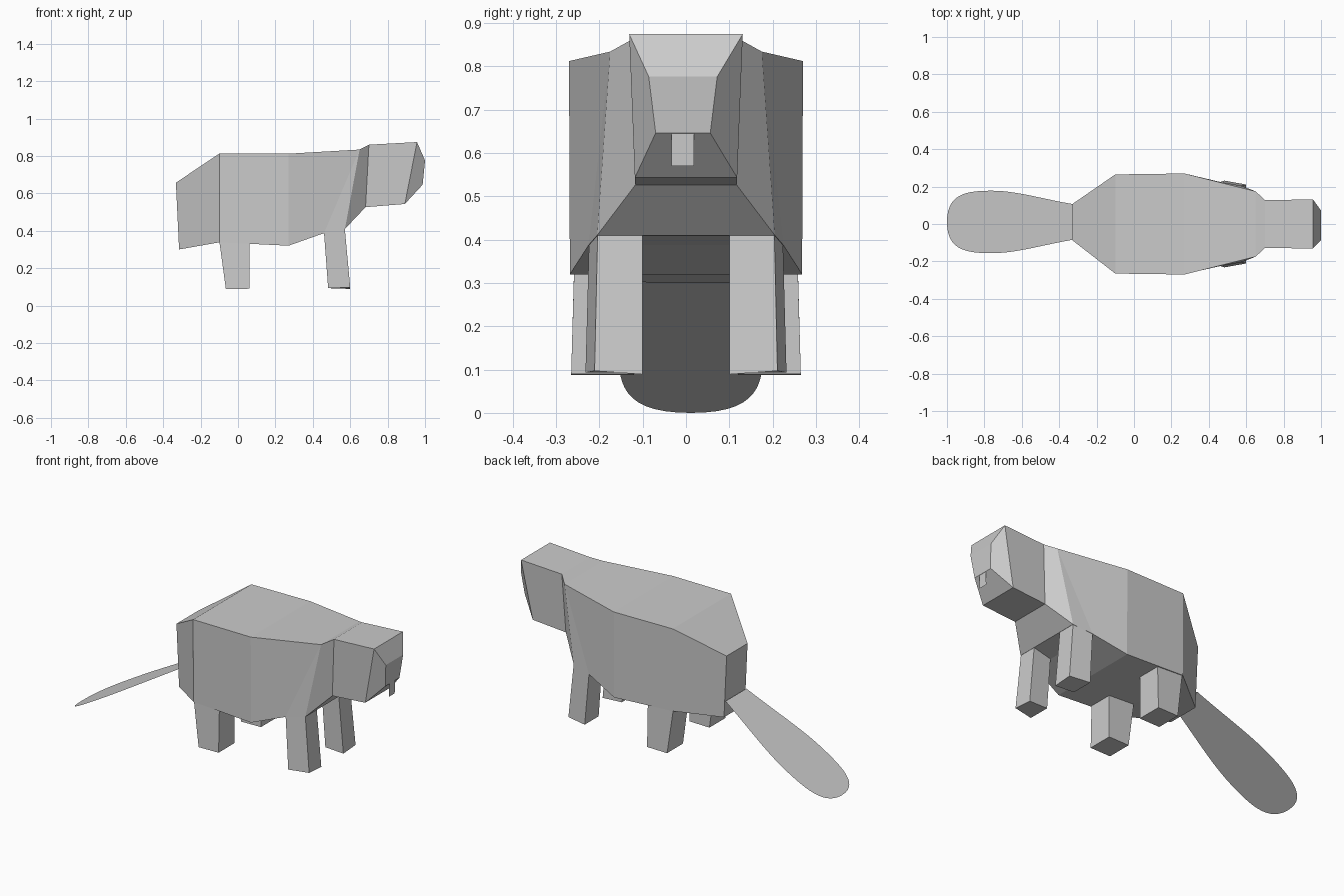
import bpy, bmesh
from mathutils import Vector
from mathutils.geometry import interpolate_bezier

if "Cube" in bpy.data.objects:
    bpy.data.objects.remove(bpy.data.objects["Cube"])


def finish(name, bm, closed=True):
    bmesh.ops.remove_doubles(bm, verts=bm.verts, dist=1e-4)
    if closed:
        bmesh.ops.recalc_face_normals(bm, faces=bm.faces)
    mesh = bpy.data.meshes.new(name)
    bm.to_mesh(mesh)
    bm.free()
    obj = bpy.data.objects.new(name, mesh)
    bpy.context.collection.objects.link(obj)
    return obj


def loft(name, rings):
    """Skin a list of four-point rings and cap both ends."""
    bm = bmesh.new()
    loops = [[bm.verts.new(p) for p in ring] for ring in rings]
    for a, b in zip(loops, loops[1:]):
        for i in range(4):
            j = (i + 1) % 4
            bm.faces.new((a[i], a[j], b[j], b[i]))
    bm.faces.new(loops[0])
    bm.faces.new(loops[-1])
    return finish(name, bm)


# Body and head: top x, z, half width, then bottom x, z, half width
sections = [
    (-0.332, 0.657, 0.095, -0.315, 0.300, 0.095),
    (-0.100, 0.812, 0.265, -0.100, 0.338, 0.262),
    (0.270, 0.812, 0.270, 0.270, 0.320, 0.268),
    (0.650, 0.834, 0.175, 0.460, 0.387, 0.225),
    (0.650, 0.834, 0.175, 0.572, 0.410, 0.205),
    (0.700, 0.860, 0.128, 0.682, 0.526, 0.117),
    (0.957, 0.874, 0.131, 0.892, 0.543, 0.118),
    (1.000, 0.776, 0.079, 0.987, 0.646, 0.063),
]
rings = []
for k, (xt, zt, wt, xb, zb, wb) in enumerate(sections):
    c = 0.01 if k == 0 else 0.0
    if k == len(sections) - 1:
        c = -0.007
    rings.append([(xt, c - wt, zt), (xt, c + wt, zt),
                  (xb, c + wb, zb), (xb, c - wb, zb)])
loft("body", rings)

# Legs: four-sided posts whose tops are sunk into the belly
for side, s in (("right", -1), ("left", 1)):
    loft("front_leg_" + side, [
        [(0.460, s * 0.105, 0.387), (0.460, s * 0.224, 0.387),
         (0.571, s * 0.204, 0.410), (0.571, s * 0.100, 0.410)],
        [(0.482, s * 0.105, 0.093), (0.482, s * 0.232, 0.093),
         (0.600, s * 0.211, 0.097), (0.600, s * 0.100, 0.089)]])
    loft("hind_leg_" + side, [
        [(-0.100, s * 0.120, 0.345), (-0.100, s * 0.258, 0.345),
         (0.062, s * 0.258, 0.340), (0.062, s * 0.120, 0.340)],
        [(-0.065, s * 0.120, 0.088), (-0.065, s * 0.265, 0.088),
         (0.062, s * 0.265, 0.090), (0.062, s * 0.120, 0.090)]])

# Tail: flat sloping paddle with a smooth outline
half = []
for seg in (((-0.325, 0.095), (-0.50, 0.125), (-0.63, 0.167), (-0.76, 0.167)),
            ((-0.76, 0.167), (-0.90, 0.167), (-1.0, 0.15), (-1.0, 0.0))):
    half += interpolate_bezier(*[Vector((x, y, 0)) for x, y in seg], 14)
outline = [(p.x, p.y) for p in half] + [(p.x, -p.y) for p in reversed(half)]
bm = bmesh.new()
verts = [bm.verts.new((x, y + 0.011, (x + 1) * 0.586))
         for i, (x, y) in enumerate(outline)
         if i == 0 or (x, y) != outline[i - 1]]
face = bm.faces.new(verts)
face.normal_update()
if face.normal.z < 0:
    face.normal_flip()
finish("tail", bm, closed=False)

# Front tooth: one flat tab hanging from the nose
bm = bmesh.new()
bm.faces.new([bm.verts.new(p) for p in (
    (0.986, -0.034, 0.650), (0.984, -0.034, 0.570),
    (0.984, 0.018, 0.570), (0.986, 0.018, 0.650))])
finish("tooth", bm, closed=False)
